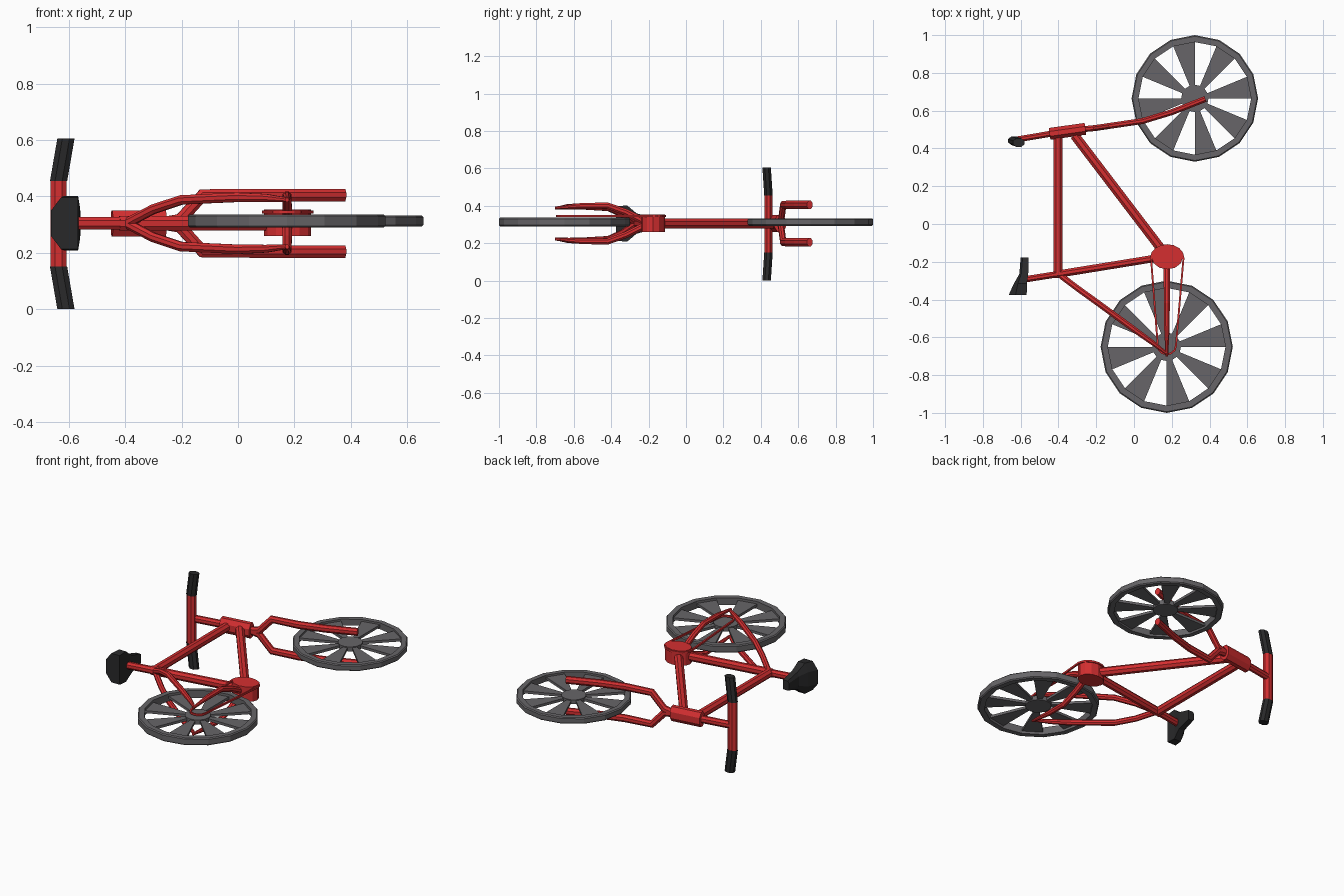
import bpy, bmesh, math
from mathutils import Vector

if "Cube" in bpy.data.objects:
    bpy.data.objects.remove(bpy.data.objects["Cube"])

MID = 0.305  # height of the bike's centre plane (it lies on its side)


def material(name, rgb):
    m = bpy.data.materials.new(name)
    m.diffuse_color = (*rgb, 1)
    m.use_nodes = True
    m.node_tree.nodes["Principled BSDF"].inputs["Base Color"].default_value = m.diffuse_color
    return m


RED = material("red_paint", (0.66, 0.028, 0.03))
GREY = material("wheel_grey", (0.135, 0.13, 0.138))
BLACK = material("black_rubber", (0.022, 0.022, 0.023))


def finish(bm, name, mat):
    bmesh.ops.recalc_face_normals(bm, faces=bm.faces)
    me = bpy.data.meshes.new(name)
    bm.to_mesh(me)
    bm.free()
    me.materials.append(mat)
    ob = bpy.data.objects.new(name, me)
    bpy.context.collection.objects.link(ob)
    return ob


def loft(name, rings, mat, closed=False):
    """Skin a list of point rings; cap the ends unless closed."""
    bm = bmesh.new()
    vr = [[bm.verts.new(p) for p in r] for r in rings]
    n = len(rings[0])
    pairs = list(zip(vr, vr[1:])) + ([(vr[-1], vr[0])] if closed else [])
    for a, b in pairs:
        for i in range(n):
            j = (i + 1) % n
            bm.faces.new((a[i], a[j], b[j], b[i]))
    if not closed:
        bm.faces.new(vr[0])
        bm.faces.new(vr[-1])
    return finish(bm, name, mat)


def tube(name, pts, r_up, r_side, mat=RED, ref=(0, 0, 1), sides=8, closed=False, axis=None):
    """Elliptical tube along a path; r_up is measured along ref."""
    pts = [Vector(p) for p in pts]
    ref, n = Vector(ref), len(pts)
    ups = r_up if isinstance(r_up, list) else [r_up] * n
    rings = []
    for i, p in enumerate(pts):
        if axis:
            t = Vector(axis)
        else:
            a = pts[i - 1] if (i or closed) else p
            b = pts[(i + 1) % n] if (i < n - 1 or closed) else p
            t = ((p - a).normalized() + (b - p).normalized()).normalized()
        u = (ref - t * ref.dot(t)).normalized()
        w = t.cross(u)
        k = ups[i] / ups[0]
        ring = []
        for s in range(sides):
            ang = 2 * math.pi * (s + 0.5) / sides
            ring.append(p + u * (ups[i] * math.cos(ang)) + w * (r_side * k * math.sin(ang)))
        rings.append(ring)
    return loft(name, rings, mat, closed)


def wheel(name, cx, cy, r, z0, z1):
    def polar(rad, i, z):
        a = 2 * math.pi * i / 16
        return Vector((cx + rad * math.cos(a), cy + rad * math.sin(a), z))
    # rim: lightly chamfered rectangle swept through 16 sides
    c, ri = 0.006, r * 0.89
    prof = [(ri, z0), (r - c, z0), (r, z0 + c), (r, z1 - c), (r - c, z1), (ri, z1)]
    loft(name + "_rim", [[polar(q, i, z) for q, z in prof] for i in range(16)], GREY, True)
    # eight wedge spokes filling every other sector
    zm = (z0 + z1) / 2
    bm = bmesh.new()
    for i in range(0, 16, 2):
        lo, hi = [[bm.verts.new(polar(q, k, z)) for q, k in
                   ((r * 0.2, i), (r * 0.9, i), (r * 0.9, i + 1), (r * 0.2, i + 1))]
                  for z in (zm - 0.008, zm + 0.008)]
        bm.faces.new(lo)
        bm.faces.new(hi)
        for a in range(4):
            b = (a + 1) % 4
            bm.faces.new((lo[a], lo[b], hi[b], hi[a]))
    finish(bm, name + "_spokes", GREY)
    # hub disc
    loft(name + "_hub", [[polar(r * 0.215, i, z) for i in range(16)]
                         for z in (zm - 0.014, zm + 0.014)], GREY)


wheel("front_wheel", 0.322, 0.665, 0.335, 0.293, 0.333)
wheel("rear_wheel", 0.173, -0.65, 0.35, 0.29, 0.336)

# main frame tubes
tube("top_tube", [(-0.402, 0.475, MID), (-0.402, -0.27, MID)], 0.028, 0.026)
tube("down_tube", [(-0.315, 0.47, MID), (0.15, -0.14, MID)], 0.028, 0.027)
tube("seat_tube", [(0.16, -0.174, MID), (-0.42, -0.268, MID)], 0.028, 0.021)
tube("seat_post", [(-0.40, -0.265, MID), (-0.59, -0.295, MID)], 0.024, 0.018)
tube("head_tube", [(-0.447, 0.477, MID), (-0.257, 0.504, MID)], 0.05, 0.034)
tube("stem", [(-0.44, 0.478, MID), (-0.635, 0.445, MID)], 0.024, 0.017)

# bottom bracket
loft("crank_housing", [[(0.176 + 0.083 * math.cos(a), -0.176 + 0.064 * math.sin(a), z)
                        for a in [2 * math.pi * i / 12 for i in range(12)]]
                       for z in (0.26, 0.354)], RED)

# fork blades and rear stays, mirrored about the centre plane
for side, s in (("upper", 1), ("lower", -1)):
    tube(side + "_fork_blade",
         [(-0.27, 0.502, MID), (-0.205, 0.508, MID + s * 0.012), (-0.125, 0.52, MID + s * 0.1),
          (0.045, 0.545, MID + s * 0.1), (0.2, 0.592, MID + s * 0.1), (0.378, 0.662, MID + s * 0.1)],
         0.024, 0.017)
    tube(side + "_seat_stay",
         [(-0.395, -0.268, MID), (-0.30, -0.34, MID + s * 0.05), (-0.20, -0.412, MID + s * 0.083),
          (0.0, -0.558, MID + s * 0.092), (0.10, -0.63, MID + s * 0.09), (0.172, -0.685, MID + s * 0.083)],
         [0.018, 0.018, 0.018, 0.018, 0.015, 0.009], 0.017)
    tube(side + "_chain_stay",
         [(0.174, -0.20, MID), (0.174, -0.32, MID + s * 0.06), (0.174, -0.42, MID + s * 0.096),
          (0.174, -0.56, MID + s * 0.095), (0.174, -0.70, MID + s * 0.083)],
         [0.019, 0.019, 0.018, 0.016, 0.008], 0.018)

# chain loop around the crank housing and rear hub
path = [(0.176 + 0.086 * math.cos(a), -0.18 + 0.068 * math.sin(a), 0.345)
        for a in [math.pi * i / 8 for i in range(9)]]
path += [(0.174 - 0.048 * math.cos(a), -0.645 - 0.045 * math.sin(a), 0.345)
         for a in [math.pi * i / 6 for i in range(7)]]
tube("chain", path, 0.008, 0.007, sides=4, closed=True)

# handlebar and its two swept grips
tube("handlebar", [(-0.636, 0.441, 0.15), (-0.636, 0.441, 0.455)], 0.031, 0.023,
     ref=(1, 0, 0), axis=(0, 0, 1))
for side, s in (("upper", 1), ("lower", -1)):
    tube(side + "_grip", [(-0.636, 0.441, 0.303 + s * 0.152), (-0.61, 0.431, 0.303 + s * 0.302)],
         0.033, 0.0245, BLACK, ref=(1, 0, 0), axis=(0, 0, 1))

# saddle: wide chamfered back narrowing to a nose
# section: y, outer x, shoulder x, inner x, outer half width, shoulder half width
sections = [(-0.375, -0.663, -0.627, -0.568, 0.045, 0.092),
            (-0.315, -0.636, -0.615, -0.567, 0.045, 0.097),
            (-0.265, -0.607, -0.597, -0.56, 0.03, 0.055),
            (-0.177, -0.60, -0.59, -0.558, 0.018, 0.03)]
loft("saddle", [[(xo, y, MID + a), (xs, y, MID + b), (xi, y, MID + b),
                 (xi, y, MID - b), (xs, y, MID - b), (xo, y, MID - a)]
                for y, xo, xs, xi, a, b in sections], BLACK)
